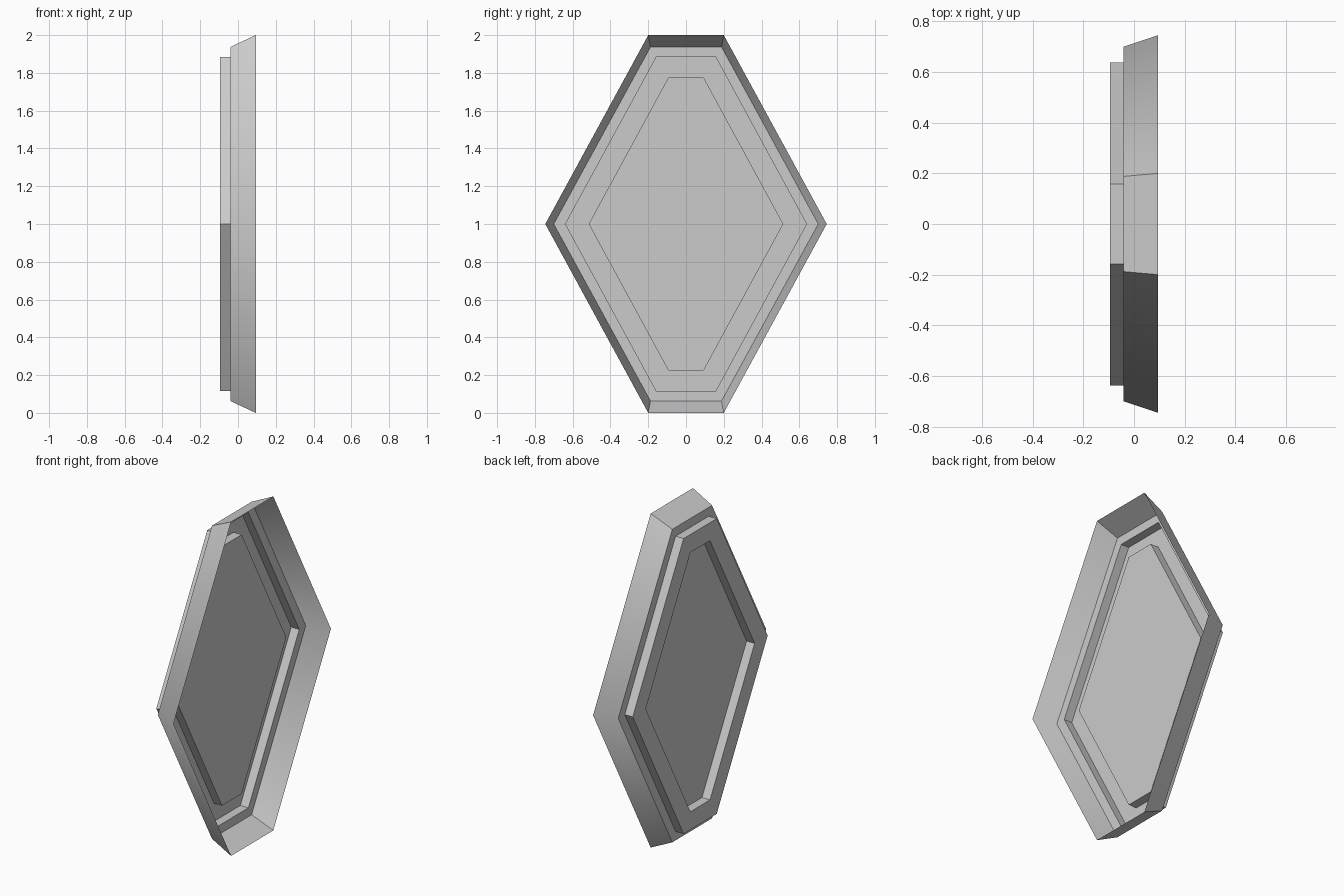
import bpy, bmesh, math

if "Cube" in bpy.data.objects:
    bpy.data.objects.remove(bpy.data.objects["Cube"])

# Hexagonal rings: x, half height, half width at the points, half width of the flat ends
rings = [
    (0.094, 1.000, 0.745, 0.200),    # open rim
    (-0.041, 0.937, 0.700, 0.188),   # foot of the sloping wall
    (-0.041, 0.884, 0.638, 0.157),   # inner edge of the ledge
    (-0.094, 0.884, 0.638, 0.157),   # foot of the step
    (-0.094, 0.776, 0.515, 0.093),   # inner edge of the channel
    (-0.041, 0.776, 0.515, 0.093),   # edge of the centre panel
]


def add_ring(bm, x, h, w, e):
    outline = [(w, 0), (e, h), (-e, h), (-w, 0), (-e, -h), (e, -h)]
    return [bm.verts.new((x, y, 1 + z)) for y, z in outline]


bm = bmesh.new()
loops = [add_ring(bm, *r) for r in rings]

# Walls and ledges between neighbouring rings
for a, b in zip(loops, loops[1:]):
    for i in range(6):
        j = (i + 1) % 6
        bm.faces.new((a[i], b[i], b[j], a[j]))

# Centre panel
bm.faces.new(loops[-1])
bmesh.ops.recalc_face_normals(bm, faces=bm.faces)
panel = min(bm.faces, key=lambda f: -f.calc_area())
if panel.normal.x > 0:   # the closed back of the dish faces -x
    bmesh.ops.reverse_faces(bm, faces=bm.faces)

mesh = bpy.data.meshes.new("hex_dish_panel")
bm.to_mesh(mesh)
bm.free()
obj = bpy.data.objects.new("hex_dish_panel", mesh)
bpy.context.collection.objects.link(obj)

# Sloping wall is smooth round its side points, everything else stays sharp
bpy.context.view_layer.objects.active = obj
obj.select_set(True)
bpy.ops.object.shade_smooth_by_angle(angle=math.radians(56))
